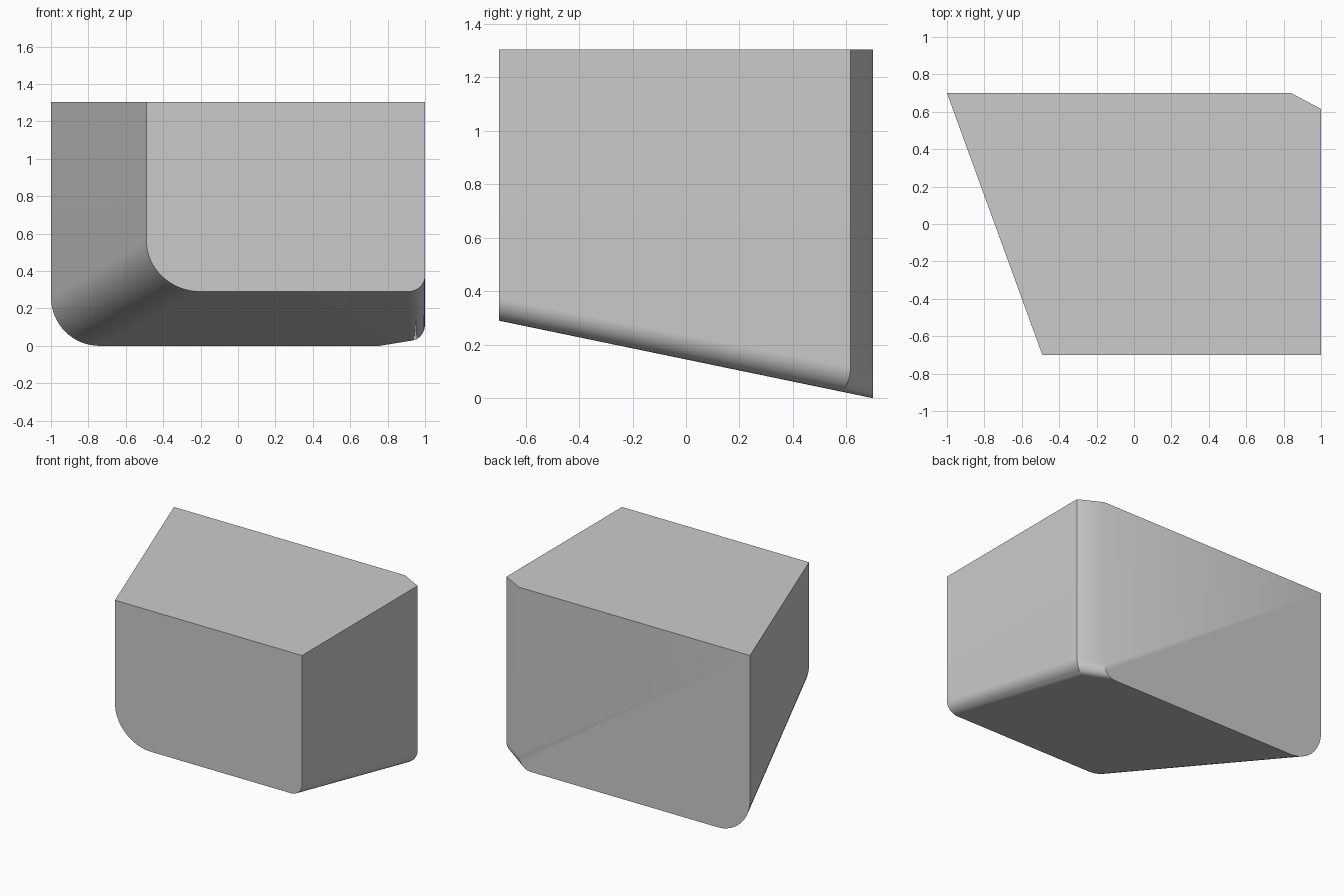
import bpy, bmesh
from math import sin, cos, pi
from mathutils import Vector

if "Cube" in bpy.data.objects:
    bpy.data.objects.remove(bpy.data.objects["Cube"])

TOP, HALF, RISE = 1.305, 0.7, 0.29
SEG = 16


def floor_point(x, y):
    # Point on the sloping underside
    return Vector((x, y, RISE * (HALF - y) / (2 * HALF)))


def rounded_column(bm, x, y, inner, rise):
    # Wall line from the top down, rounding over into the underside
    corner = floor_point(x, y)
    to_wall = Vector((0, 0, rise))
    to_floor = floor_point(*inner) - corner
    pts = [Vector((x, y, TOP))]
    for i in range(SEG + 1):
        t = i / SEG * pi / 2
        pts.append(corner + to_wall * (1 - sin(t)) + to_floor * (1 - cos(t)))
    return [bm.verts.new(p) for p in pts]


bm = bmesh.new()
left_front = rounded_column(bm, -0.49, -HALF, (-0.20, -HALF), 0.275)
left_back = rounded_column(bm, -1.0, HALF, (-0.74, HALF), 0.26)
right_front = rounded_column(bm, 1.0, -HALF, (0.91, -HALF), 0.085)
right_mid = rounded_column(bm, 1.0, 0.615, (0.91, 0.565), 0.10)
right_back = rounded_column(bm, 0.84, HALF, (0.75, HALF), 0.10)

# Side walls with their rounded lower edges
for a, b in ((left_back, left_front), (right_front, right_mid), (right_mid, right_back)):
    for i in range(SEG + 1):
        bm.faces.new((a[i], a[i + 1], b[i + 1], b[i]))

# Front and back ends
bm.faces.new(left_front + right_front[::-1])
bm.faces.new(right_back + left_back[::-1])

# Top and underside
ring = (left_front, right_front, right_mid, right_back, left_back)
bm.faces.new([c[0] for c in ring])
bm.faces.new([c[-1] for c in reversed(ring)])
bmesh.ops.recalc_face_normals(bm, faces=bm.faces)

mesh = bpy.data.meshes.new("block_body")
bm.to_mesh(mesh)
bm.free()
body = bpy.data.objects.new("block_body", mesh)
bpy.context.collection.objects.link(body)
bpy.context.view_layer.objects.active = body
body.select_set(True)
bpy.ops.object.shade_smooth_by_angle(angle=pi / 6)
